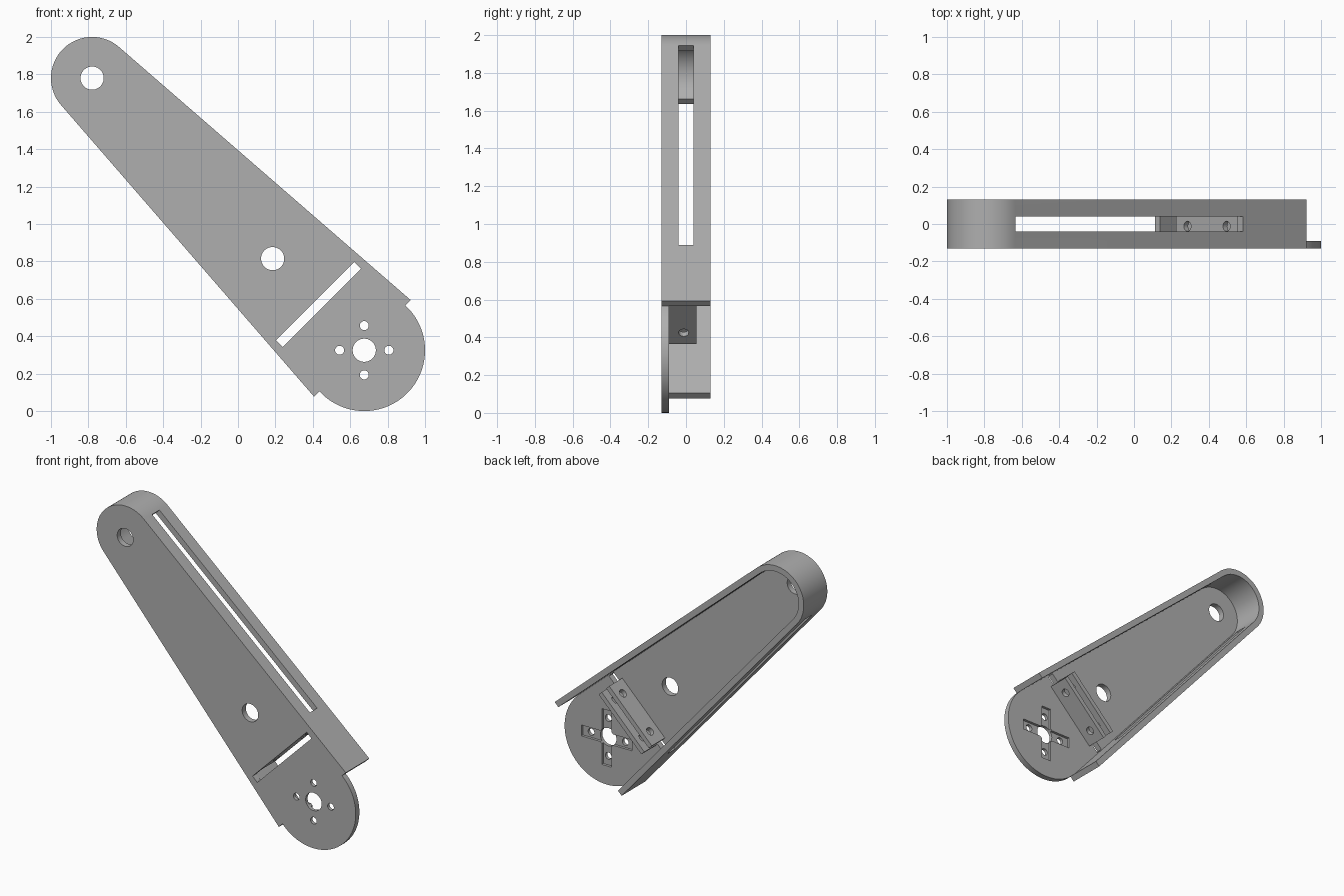
import bpy, bmesh, math

if "Cube" in bpy.data.objects:
    bpy.data.objects.remove(bpy.data.objects["Cube"], do_unlink=True)

# Main dimensions; u runs down the arm's axis, v across it
TIP_R, DISC_R = 0.22, 0.325
FRONT, FLOOR, BACK = -0.13, -0.09, 0.13
WALL, TAPER = 0.04, math.radians(4.05)
END_U = 2.043
TIP = (-1 + TIP_R, 2 - TIP_R)
HUB = (1 - DISC_R, DISC_R)
HUB_U = (HUB[0] - TIP[0]) * math.sqrt(2)
S = math.sqrt(0.5)

grey = bpy.data.materials.new("plain_grey")
grey.use_nodes = True
grey.diffuse_color = (0.43, 0.43, 0.43, 1)
grey.node_tree.nodes["Principled BSDF"].inputs["Base Color"].default_value = (0.43, 0.43, 0.43, 1)


def place(u, v):
    """Arm coordinates to x, z."""
    return TIP[0] + (u + v) * S, TIP[1] + (v - u) * S


def arc(cu, r, a0, a1, n):
    """Arc in arm coordinates around a point on the axis."""
    steps = [a0 + (a1 - a0) * i / n for i in range(n + 1)]
    return [(cu + r * math.cos(a), r * math.sin(a)) for a in steps]


def rect(u0, u1, v):
    return [place(*p) for p in ((u0, -v), (u1, -v), (u1, v), (u0, v))]


def circle(c, r, n=48):
    return [(c[0] + r * math.cos(math.tau * i / n), c[1] + r * math.sin(math.tau * i / n))
            for i in range(n)]


def prism(name, pts, y0, y1):
    """Extrude an x, z outline from y0 to y1."""
    bm = bmesh.new()
    face = bm.faces.new([bm.verts.new((x, y0, z)) for x, z in pts])
    new = bmesh.ops.extrude_face_region(bm, geom=[face])["geom"]
    bmesh.ops.translate(bm, vec=(0, y1 - y0, 0),
                        verts=[g for g in new if isinstance(g, bmesh.types.BMVert)])
    bmesh.ops.recalc_face_normals(bm, faces=bm.faces)
    mesh = bpy.data.meshes.new(name)
    bm.to_mesh(mesh)
    bm.free()
    mesh.materials.append(grey)
    obj = bpy.data.objects.new(name, mesh)
    bpy.context.collection.objects.link(obj)
    return obj


def activate(obj):
    bpy.ops.object.select_all(action='DESELECT')
    obj.select_set(True)
    bpy.context.view_layer.objects.active = obj


def cut(obj, cutters):
    for c in cutters:
        mod = obj.modifiers.new("cut", 'BOOLEAN')
        mod.operation, mod.solver, mod.object = 'DIFFERENCE', 'EXACT', c
        activate(obj)
        bpy.ops.object.modifier_apply(modifier=mod.name)
    for c in cutters:
        bpy.data.objects.remove(c, do_unlink=True)


def tapered(r):
    """Rounded tip with straight flanks, open at the wide end."""
    half = r / math.cos(TAPER) + END_U * math.tan(TAPER)
    a = math.pi / 2 + TAPER
    return [(END_U, half)] + arc(0, r, a, math.tau - a, 48) + [(END_U, -half)]


# Face plate with the round hub end
a = math.acos((END_U - HUB_U) / DISC_R)
outline = tapered(TIP_R) + arc(HUB_U, DISC_R, -a, a, 64)
face_plate = prism("face_plate", [place(*p) for p in outline], FRONT, FLOOR)

# Round holes, clamp slit and cross-shaped recess in the plate
hx, hz = HUB
hole_ring = [(hx + 0.132, hz), (hx - 0.132, hz), (hx, hz + 0.132), (hx, hz - 0.132)]
cutters = [prism("cutter", circle(c, 0.062), -0.3, 0.3) for c in (TIP, place(1.365, 0), HUB)]
cutters += [prism("cutter", circle(c, 0.024, 24), -0.3, 0.3) for c in hole_ring]
cutters.append(prism("cutter", rect(1.687, 1.737, 0.296), -0.3, 0.3))
L, W = 0.195, 0.038
cross = [(L, -W), (L, W), (W, W), (W, L), (-W, L), (-W, W),
         (-L, W), (-L, -W), (-W, -W), (-W, -L), (W, -L), (W, -W)]
cutters.append(prism("cutter", [(hx + x, hz + z) for x, z in cross], FLOOR - 0.018, 0.1))
cut(face_plate, cutters)

# Side wall around the tip and flanks, slotted on both sides
loop = tapered(TIP_R) + tapered(TIP_R - WALL)[::-1]
side_wall = prism("side_wall", [place(*p) for p in loop], FLOOR, BACK)
cut(side_wall, [prism("cutter", rect(-0.014, 1.594, 0.5), -0.04, 0.04)])

# Two clamp bars beside the slit, each with two cross holes
parts = [face_plate, side_wall]
for name, u0, u1 in (("upper_clamp_bar", 1.655, 1.687), ("lower_clamp_bar", 1.737, 1.769)):
    bar = prism(name, rect(u0, u1, 0.233), FLOOR, 0.055)
    drills = []
    for v in (-0.148, 0.148):
        x, z = place((u0 + u1) / 2, v)
        bpy.ops.mesh.primitive_cylinder_add(vertices=24, radius=0.027, depth=0.1,
                                            location=(x, -0.012, z),
                                            rotation=(0, math.radians(135), 0))
        drills.append(bpy.context.object)
    cut(bar, drills)
    parts.append(bar)

for obj in parts:
    activate(obj)
    bpy.ops.object.shade_smooth_by_angle(angle=math.radians(30))
